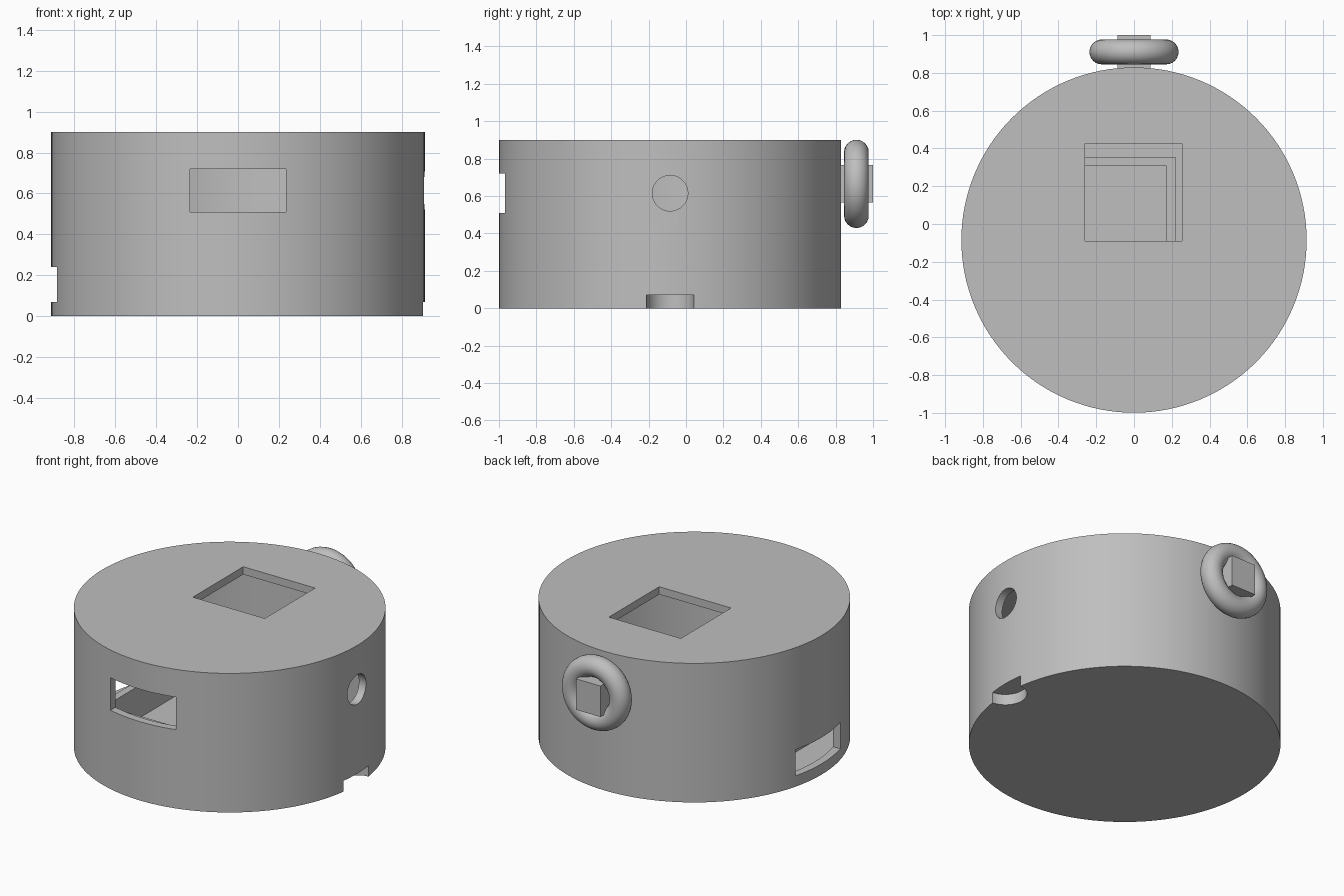
import bpy
from math import pi

if "Cube" in bpy.data.objects:
    bpy.data.objects.remove(bpy.data.objects["Cube"], do_unlink=True)

CY = -0.085          # y of the case axis
R, H = 0.914, 0.9    # case radius and height
WALL = 0.05

grey = bpy.data.materials.new("plain_grey")
grey.use_nodes = True
colour = (0.52, 0.52, 0.52, 1)
grey.diffuse_color = colour
grey.node_tree.nodes["Principled BSDF"].inputs["Base Color"].default_value = colour


def finish(name):
    ob = bpy.context.object
    ob.name = name
    ob.data.materials.append(grey)
    return ob


def box(name, x, y, z):
    """Box from (min, max) ranges."""
    bpy.ops.mesh.primitive_cube_add(
        size=1, location=[sum(r) / 2 for r in (x, y, z)])
    bpy.context.object.scale = [r[1] - r[0] for r in (x, y, z)]
    bpy.ops.object.transform_apply(location=False, rotation=False, scale=True)
    return finish(name)


def cylinder(name, radius, z, x=0, sides=64):
    bpy.ops.mesh.primitive_cylinder_add(
        vertices=sides, radius=radius, depth=z[1] - z[0],
        location=(x, CY, sum(z) / 2))
    return finish(name)


def cut(target, cutter):
    """Subtract the cutter from the target, then remove the cutter."""
    mod = target.modifiers.new("cut", 'BOOLEAN')
    mod.operation, mod.solver, mod.object = 'DIFFERENCE', 'EXACT', cutter
    bpy.context.view_layer.objects.active = target
    bpy.ops.object.modifier_apply(modifier=mod.name)
    bpy.data.objects.remove(cutter, do_unlink=True)


def smooth(ob):
    bpy.ops.object.select_all(action='DESELECT')
    ob.select_set(True)
    bpy.context.view_layer.objects.active = ob
    bpy.ops.object.shade_smooth_by_angle(angle=pi / 6)


# Hollow round case, thickened around the bottom notch
case = cylinder("case", R, (0, H), sides=128)
cavity = cylinder("cavity", R - WALL, (0.04, H - WALL), sides=128)
cut(cavity, cylinder("notch_housing", 0.17, (-0.1, 0.11), x=R))
cut(case, cavity)

# Openings: top window, front window, right slot, left notch and round hole
cut(case, box("top_window", (-0.26, 0.255), (-0.09, 0.425), (0.8, 1)))
cut(case, box("front_window", (-0.235, 0.235), (-1.1, -0.8), (0.51, 0.72)))
cut(case, box("side_slot", (-1.1, -0.78), (CY - 0.23, CY + 0.23), (0.07, 0.24)))
cut(case, cylinder("bottom_notch", 0.127, (-0.1, 0.07), x=R))
hole = cylinder("side_hole", 0.095, (-0.15, 0.15))
hole.rotation_euler = (0, pi / 2, 0)
hole.location = (0.9, CY, 0.615)
cut(case, hole)
smooth(case)

# Low square tray walls inside the case
x0, x1, y0, y1, t = -0.66, 0.22, CY - 0.44, CY + 0.44, 0.047
tray_z = (0.03, 0.25)
tray = box("inner_tray", (x0, x1), (y0, y1), tray_z)
cut(tray, box("tray_hollow", (x0 + t, x1 - t), (y0 + t, y1 - t), (0.0, 0.5)))

# Back ring on a square post
box("ring_post", (-0.088, 0.088), (0.78, 1.0), (0.565, 0.765))
bpy.ops.mesh.primitive_torus_add(
    major_radius=0.17, minor_radius=0.066, major_segments=64,
    minor_segments=24, location=(0, 0.911, 0.665), rotation=(pi / 2, 0, 0))
smooth(finish("back_ring"))
